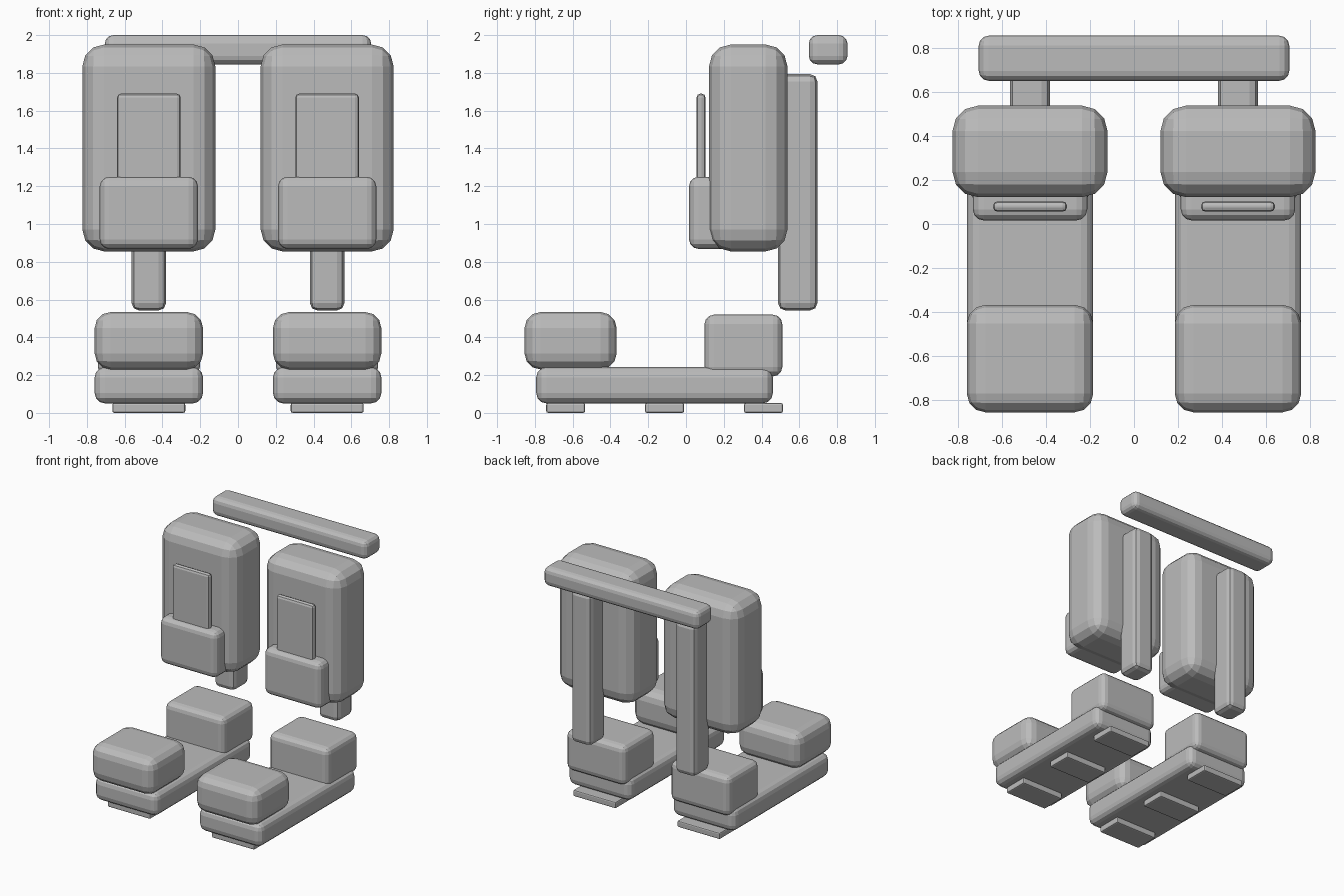
import bpy

if "Cube" in bpy.data.objects:
    bpy.data.objects.remove(bpy.data.objects["Cube"])

grey = bpy.data.materials.new("plain grey")
grey.diffuse_color = (0.5, 0.5, 0.5, 1)
grey.use_nodes = True
grey.node_tree.nodes["Principled BSDF"].inputs["Base Color"].default_value = grey.diffuse_color


def rounded_box(name, x, width, y, z, bevel, segments=3):
    """Bevelled box: centre x and width, then (min, max) along y and z."""
    bpy.ops.mesh.primitive_cube_add(
        size=1, location=(x, sum(y) / 2, sum(z) / 2))
    ob = bpy.context.object
    ob.name = ob.data.name = name
    ob.scale = (width, y[1] - y[0], z[1] - z[0])
    bpy.ops.object.transform_apply(location=False, rotation=False, scale=True)
    ob.data.materials.append(grey)
    mod = ob.modifiers.new("rounded edges", 'BEVEL')
    mod.width = bevel
    mod.segments = segments
    mod.limit_method = 'NONE'
    return ob


# Parts of one leg: name, width, y range, z range, bevel, segments
LEG_PARTS = [
    ("shin_block", 0.704, (0.122, 0.537), (0.855, 1.95), 0.115, 3),
    ("lower_pad", 0.52, (0.016, 0.25), (0.868, 1.25), 0.05, 3),
    ("front_plate", 0.336, (0.056, 0.103), (1.10, 1.69), 0.02, 2),
    ("rear_post", 0.183, (0.487, 0.696), (0.542, 1.794), 0.04, 2),
    ("toe_block", 0.574, (-0.855, -0.367), (0.23, 0.534), 0.085, 3),
    ("heel_block", 0.54, (0.098, 0.51), (0.193, 0.52), 0.05, 3),
    ("foot_base", 0.574, (-0.793, 0.46), (0.05, 0.243), 0.055, 3),
    ("toe_tread", 0.386, (-0.74, -0.534), (0.0, 0.052), 0.01, 2),
    ("middle_tread", 0.386, (-0.217, -0.01), (0.0, 0.052), 0.01, 2),
    ("heel_tread", 0.386, (0.307, 0.513), (0.0, 0.052), 0.01, 2),
]

for side, x in (("left", -0.472), ("right", 0.472)):
    for name, *dims in LEG_PARTS:
        rounded_box(f"{side}_{name}", x, *dims)

# Bar joining both legs at the top rear
rounded_box("cross_bar", 0, 1.41, (0.65, 0.855), (1.845, 2.0), 0.045, 3)
